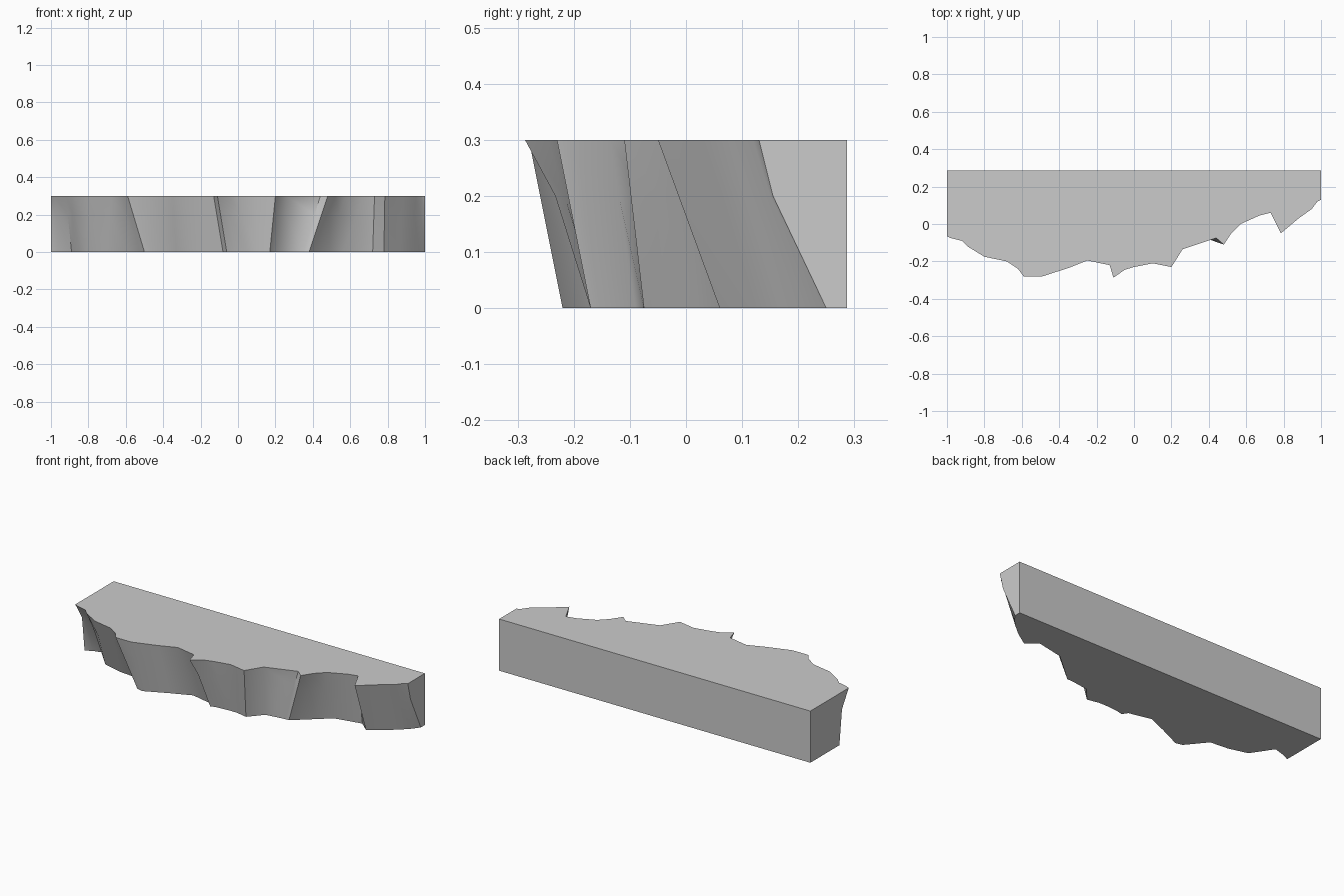
import bpy, bmesh

if "Cube" in bpy.data.objects:
    bpy.data.objects.remove(bpy.data.objects["Cube"])

# Cliff face columns, left to right: top rim (x, y) and foot (x, y)
COLUMNS = [
    (-1, -.065, -1, .02), (-.98, -.075, -.96, .04), (-.92, -.09, -.89, .06),
    (-.89, -.12, -.87, .03), (-.80, -.175, -.81, -.06), (-.68, -.20, -.70, -.09),
    (-.62, -.24, -.59, -.10), (-.59, -.28, -.50, -.21), (-.49, -.28, -.46, -.22),
    (-.35, -.235, -.33, -.16), (-.25, -.195, -.21, -.11), (-.13, -.22, -.08, -.14),
    (-.11, -.287, -.06, -.17), (-.05, -.245, -.02, -.16), (0, -.23, .05, -.155),
    (.10, -.21, .10, -.155), (.20, -.23, .17, -.17), (.26, -.135, .24, -.09),
    (.44, -.075, .35, -.075), (.48, -.11, .38, -.075), (.52, -.05, .42, -.04),
    (.57, 0, .49, .02), (.67, .045, .56, .08), (.73, .06, .72, .113),
    (.785, -.05, .78, .06), (.88, .03, .87, .12), (.95, .08, .93, .17),
    (.98, .12, .97, .21), (1, .13, 1, .25),
]
BEND = {0: .033, 1: .02, 12: .015, 28: -.015}   # extra y at the middle row
HEIGHT, BACK = .3, .287

bm = bmesh.new()


def make_row(t):
    """Row of the cliff at fraction t from rim to foot, with the back corners."""
    z = HEIGHT * (1 - t)
    row = []
    for i, (xt, yt, xb, yb) in enumerate(COLUMNS):
        y = yt + (yb - yt) * t
        if 0 < t < 1:
            y += BEND.get(i, 0)
        row.append(bm.verts.new((xt + (xb - xt) * t, y, z)))
    row += [bm.verts.new((x, BACK, z)) for x in (1, -1)]
    return row


# Rock walls lofted between three rows
rows = [make_row(t) for t in (0, 1 / 3, 1)]
for upper, lower in zip(rows, rows[1:]):
    for i in range(len(upper)):
        j = (i + 1) % len(upper)
        bm.faces.new((upper[i], lower[i], lower[j], upper[j]))

# Flat top and underside
bm.faces.new(rows[0])
bm.faces.new(rows[-1][::-1])
bmesh.ops.recalc_face_normals(bm, faces=bm.faces)

mesh = bpy.data.meshes.new("rock_ledge")
bm.to_mesh(mesh)
bm.free()
ledge = bpy.data.objects.new("rock_ledge", mesh)
bpy.context.collection.objects.link(ledge)

# Soft rock face with crisp rims and ridges
bpy.context.view_layer.objects.active = ledge
ledge.select_set(True)
bpy.ops.object.shade_smooth_by_angle(angle=0.7)
